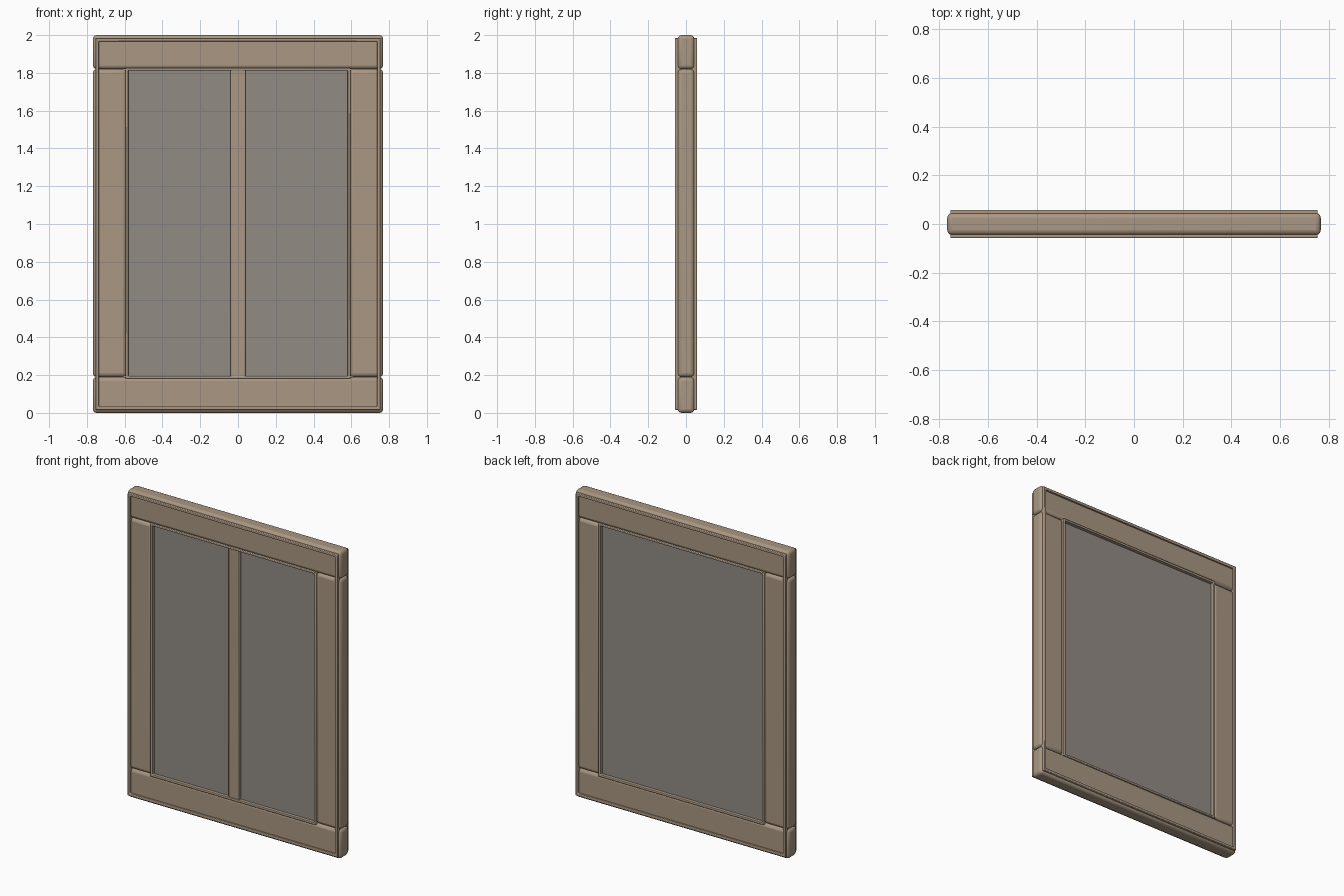
import bpy, bmesh

if "Cube" in bpy.data.objects:
    bpy.data.objects.remove(bpy.data.objects["Cube"])


def material(name, rgb):
    m = bpy.data.materials.new(name)
    m.diffuse_color = (*rgb, 1)
    m.use_nodes = True
    m.node_tree.nodes["Principled BSDF"].inputs["Base Color"].default_value = m.diffuse_color
    return m


wood = material("wood", (0.40, 0.31, 0.225))
pane_mat = material("pane", (0.29, 0.26, 0.23))


def finish(name, bm, mat, bevel, segments):
    bmesh.ops.recalc_face_normals(bm, faces=bm.faces[:])
    me = bpy.data.meshes.new(name)
    bm.to_mesh(me)
    bm.free()
    ob = bpy.data.objects.new(name, me)
    bpy.context.collection.objects.link(ob)
    me.materials.append(mat)
    if bevel:
        mod = ob.modifiers.new("bevel", 'BEVEL')
        mod.width, mod.segments = bevel, segments
    bpy.ops.object.select_all(action='DESELECT')
    ob.select_set(True)
    bpy.context.view_layer.objects.active = ob
    bpy.ops.object.shade_smooth_by_angle(angle=0.6)
    return ob


def box(name, x0, x1, y0, y1, z0, z1, mat=wood, bevel=0.0, segments=3):
    bm = bmesh.new()
    bmesh.ops.create_cube(bm, size=1)
    for v in bm.verts:
        v.co = ((x0 + x1) / 2 + v.co.x * (x1 - x0),
                (y0 + y1) / 2 + v.co.y * (y1 - y0),
                (z0 + z1) / 2 + v.co.z * (z1 - z0))
    return finish(name, bm, mat, bevel, segments)


def ring(name, half_x, z0, z1, width, y0, y1):
    """Rectangular trim frame with mitred corners."""
    bm = bmesh.new()

    def loop(inset, y):
        a, b, c = half_x - inset, z0 + inset, z1 - inset
        return [bm.verts.new(p) for p in
                ((-a, y, b), (a, y, b), (a, y, c), (-a, y, c))]

    loops = [loop(0, y0), loop(0, y1), loop(width, y1), loop(width, y0)]
    for i in range(4):
        p, q = loops[i], loops[(i + 1) % 4]
        for j in range(4):
            k = (j + 1) % 4
            bm.faces.new((p[j], p[k], q[k], q[j]))
    return finish(name, bm, wood, 0.004, 2)


D = 0.045  # half depth of the boards

# Rounded frame boards
box("bottom_rail", -0.768, 0.768, -D, D, 0, 0.19, bevel=0.02)
box("top_rail", -0.768, 0.768, -D, D, 1.82, 2.0, bevel=0.02)
for side, s in (("left", -1), ("right", 1)):
    x0, x1 = sorted((s * 0.59, s * 0.768))
    box(side + "_stile", x0, x1, -D, D, 0.19, 1.82, bevel=0.02)

# Raised trim around the outer border and the opening, on both faces
for face, s in (("front", -1), ("back", 1)):
    ring(face + "_outer_trim", 0.755, 0.016, 1.985, 0.018,
         *sorted((s * 0.025, s * 0.058)))
    ring(face + "_opening_trim", 0.595, 0.181, 1.827, 0.014,
         *sorted((s * 0.02, s * 0.052)))

# Solid pane, with a centre bar on the front only
box("pane", -0.592, 0.592, -0.028, 0.028, 0.182, 1.825, pane_mat)
box("centre_bar", -0.04, 0.04, -0.042, -0.02, 0.185, 1.822, bevel=0.005, segments=2)
